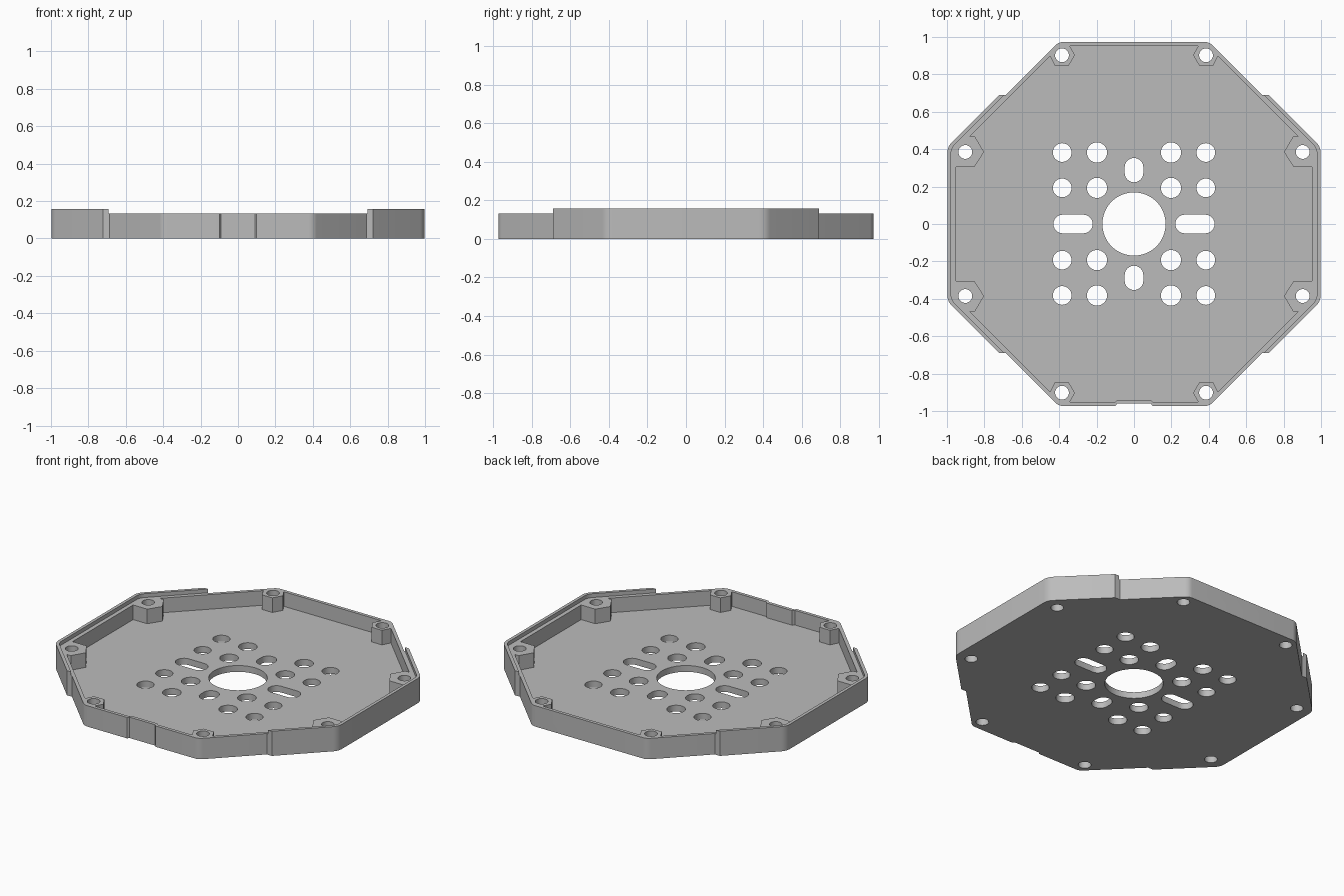
import bpy, bmesh, math
from math import sin, cos, pi, tan

if "Cube" in bpy.data.objects:
    bpy.data.objects.remove(bpy.data.objects["Cube"])

FLOOR, RIM, LIP = 0.04, 0.133, 0.157      # heights
TRAY, SEAT, OUT = 0.973, 0.978, 0.998     # octagon apothems
STEP_Y = 0.69                             # where the raised side lips end


def arc(cx, cy, r, a0, a1, n):
    return [(cx + r * cos(a0 + (a1 - a0) * i / n), cy + r * sin(a0 + (a1 - a0) * i / n))
            for i in range(n + 1)]


def circle(cx, cy, r, n=32):
    return arc(cx, cy, r, 0, 2 * pi, n)[:-1]


def slot(cx, cy, hx, hy):
    """Rounded slot with half sizes hx, hy."""
    r = min(hx, hy)
    dx, dy = hx - r, hy - r
    if dx > dy:
        return arc(cx + dx, cy, r, -pi / 2, pi / 2, 12) + arc(cx - dx, cy, r, pi / 2, 1.5 * pi, 12)
    return arc(cx, cy + dy, r, 0, pi, 12) + arc(cx, cy - dy, r, pi, 2 * pi, 12)


def corner(a, r, mid):
    """Rounded corner of a regular octagon with apothem a, at angle mid."""
    d = (a - r) / cos(pi / 8)
    return arc(d * cos(mid), d * sin(mid), r, mid - pi / 8, mid + pi / 8, 6)


def mirrored(quad, front):
    """Mirror a first-quadrant path into a loop, adding points to the front edge."""
    left = [(-x, y) for x, y in reversed(quad)]
    low_left = [(-x, -y) for x, y in quad]
    low_right = [(x, -y) for x, y in reversed(quad)]
    return quad + left + low_left + front + low_right


def notch(y):
    d = 0.012
    return [(-0.1, -y), (-0.09, -y + d), (0.09, -y + d), (0.1, -y)]


def prism(name, loops, z0, z1):
    """Extrude a flat outline with holes."""
    cu = bpy.data.curves.new(name, 'CURVE')
    cu.dimensions = '2D'
    cu.fill_mode = 'BOTH'
    cu.extrude = (z1 - z0) / 2
    for pts in loops:
        sp = cu.splines.new('POLY')
        sp.points.add(len(pts) - 1)
        for p, (x, y) in zip(sp.points, pts):
            p.co = (x, y, 0, 1)
        sp.use_cyclic_u = True
    tmp = bpy.data.objects.new(name + "_curve", cu)
    bpy.context.collection.objects.link(tmp)
    bpy.context.view_layer.update()
    dg = bpy.context.evaluated_depsgraph_get()
    me = bpy.data.meshes.new_from_object(tmp.evaluated_get(dg))
    bpy.data.objects.remove(tmp)
    bm = bmesh.new()
    bm.from_mesh(me)
    bmesh.ops.remove_doubles(bm, verts=bm.verts, dist=1e-5)
    bmesh.ops.translate(bm, verts=bm.verts, vec=(0, 0, (z0 + z1) / 2))
    bmesh.ops.recalc_face_normals(bm, faces=bm.faces)
    bm.to_mesh(me)
    bm.free()
    ob = bpy.data.objects.new(name, me)
    bpy.context.collection.objects.link(ob)
    return ob


def cut(ob, cutter):
    m = ob.modifiers.new("cut", 'BOOLEAN')
    m.operation, m.solver, m.object = 'DIFFERENCE', 'EXACT', cutter
    cutter.hide_render = True
    bpy.context.view_layer.objects.active = ob
    bpy.ops.object.modifier_apply(modifier=m.name)
    bpy.data.objects.remove(cutter)


# Outer outline: wider at the sides, with a step on each diagonal
s2 = math.sqrt(2)
outer_quad = (corner(OUT, 0.08, pi / 8)
              + [(OUT * s2 - STEP_Y, STEP_Y), (TRAY * s2 - STEP_Y, STEP_Y)]
              + corner(TRAY, 0.06, 3 * pi / 8))
outer = mirrored(outer_quad, notch(TRAY))

# Holes: centre bore, slots, mounting grid and screw holes
holes = [circle(0, 0, 0.169, 64)]
for s in (-1, 1):
    holes += [slot(s * 0.326, 0, 0.105, 0.05), slot(0, s * 0.288, 0.05, 0.065)]
    for t in (-1, 1):
        for y in (0.193, 0.382):
            holes += [circle(s * 0.384, t * y, 0.05), circle(s * 0.198, t * y, 0.054)]
        holes += [circle(s * 0.385, t * 0.902, 0.037), circle(s * 0.902, t * 0.385, 0.037)]

tray = prism("tray", [outer] + holes, 0, LIP)

# Lower the rim everywhere inside the side lips
seat = mirrored(corner(SEAT, 0.07, pi / 8) + corner(SEAT, 0.05, 3 * pi / 8), [])
cut(tray, prism("rim_cutter", [seat], RIM, LIP + 0.1))

# Hollow the inside, leaving the angular screw bosses
pocket_quad = [(0.952, 0.305), (0.853, 0.305), (0.802, 0.385), (0.85, 0.467), (0.879, 0.467),
               (0.449, 0.897), (0.422, 0.845), (0.35, 0.845), (0.316, 0.903), (0.344, 0.952)]
pocket = mirrored(pocket_quad, notch(0.952))
cut(tray, prism("pocket_cutter", [pocket], FLOOR, LIP + 0.1))

# Finish
grey = bpy.data.materials.new("grey")
grey.diffuse_color = (0.5, 0.5, 0.5, 1)
grey.use_nodes = True
grey.node_tree.nodes["Principled BSDF"].inputs["Base Color"].default_value = grey.diffuse_color
tray.data.materials.clear()
tray.data.materials.append(grey)
bpy.ops.object.select_all(action='DESELECT')
tray.select_set(True)
bpy.context.view_layer.objects.active = tray
bpy.ops.object.shade_smooth_by_angle(angle=math.radians(25))
